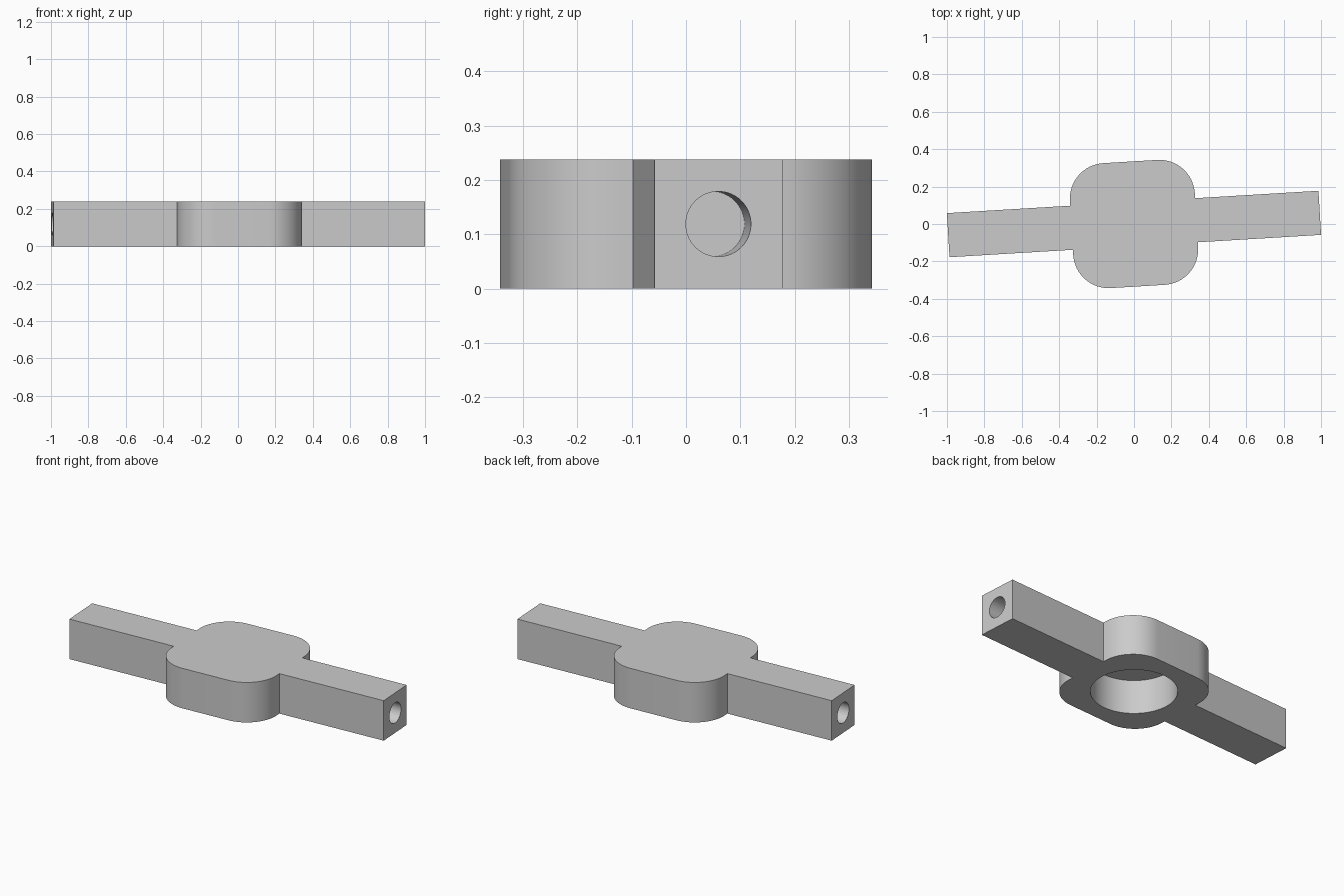
import bpy, bmesh, math
from mathutils import Matrix, Vector

cube = bpy.data.objects.get("Cube")
if cube:
    bpy.data.objects.remove(cube, do_unlink=True)

HEIGHT = 0.238
BAR_L, BAR_W = 0.995, 0.118      # half length and half width of the arms
HUB, FILLET = 0.3345, 0.19       # half size and corner radius of the hub
POCKET_R, BORE_R, DEPTH = 0.231, 0.06, 0.2
TURN = Matrix.Rotation(math.radians(3.44), 4, 'Z')

grey = bpy.data.materials.new("plain grey")
grey.use_nodes = True
colour = (0.6, 0.6, 0.6, 1)
grey.diffuse_color = colour
grey.node_tree.nodes["Principled BSDF"].inputs["Base Color"].default_value = colour


def add_object(name, bm):
    mesh = bpy.data.meshes.new(name)
    bm.to_mesh(mesh)
    bm.free()
    mesh.materials.append(grey)
    obj = bpy.data.objects.new(name, mesh)
    bpy.context.collection.objects.link(obj)
    return obj


def cylinder(name, radius, length, matrix):
    bm = bmesh.new()
    bmesh.ops.create_cone(bm, cap_ends=True, segments=64, radius1=radius,
                          radius2=radius, depth=length, matrix=matrix)
    obj = add_object(name, bm)
    obj.hide_render = True
    return obj


def arc(cx, cy, start, steps=16):
    angles = [start + math.pi / 2 * i / steps for i in range(steps + 1)]
    return [Vector((cx + FILLET * math.cos(a), cy + FILLET * math.sin(a), 0)) for a in angles]


# Half outline: one arm and two hub corners; the other half is turned about z
c = HUB - FILLET
half = arc(c, -c, -math.pi / 2)
half += [Vector((x, y, 0)) for x, y in
         ((HUB, -BAR_W), (BAR_L, -BAR_W), (BAR_L, BAR_W), (HUB, BAR_W))]
half += arc(c, c, 0)
outline = half + [Vector((-p.x, -p.y, 0)) for p in half]

# Hub and arms as one solid
bm = bmesh.new()
base = bm.faces.new([bm.verts.new(TURN @ p) for p in outline])
top = bmesh.ops.extrude_face_region(bm, geom=[base])["geom"]
bmesh.ops.translate(bm, vec=(0, 0, HEIGHT),
                    verts=[g for g in top if isinstance(g, bmesh.types.BMVert)])
bmesh.ops.recalc_face_normals(bm, faces=bm.faces)
body = add_object("hub_with_arms", bm)

# Round pocket under the hub and a blind bore in each arm end
cutters = [cylinder("pocket_cutter", POCKET_R, DEPTH * 2, Matrix.Identity(4))]
for side in (-1, 1):
    place = TURN @ Matrix.Translation((side * BAR_L, 0, HEIGHT / 2)) @ Matrix.Rotation(math.pi / 2, 4, 'Y')
    cutters.append(cylinder("bore_cutter", BORE_R, DEPTH * 2, place))

bpy.ops.object.select_all(action='DESELECT')
bpy.context.view_layer.objects.active = body
body.select_set(True)
for cutter in cutters:
    mod = body.modifiers.new("cut", 'BOOLEAN')
    mod.operation = 'DIFFERENCE'
    mod.solver = 'EXACT'
    mod.object = cutter
    bpy.ops.object.modifier_apply(modifier=mod.name)
for cutter in cutters:
    bpy.data.objects.remove(cutter, do_unlink=True)

bpy.ops.object.shade_smooth_by_angle(angle=math.radians(30))
